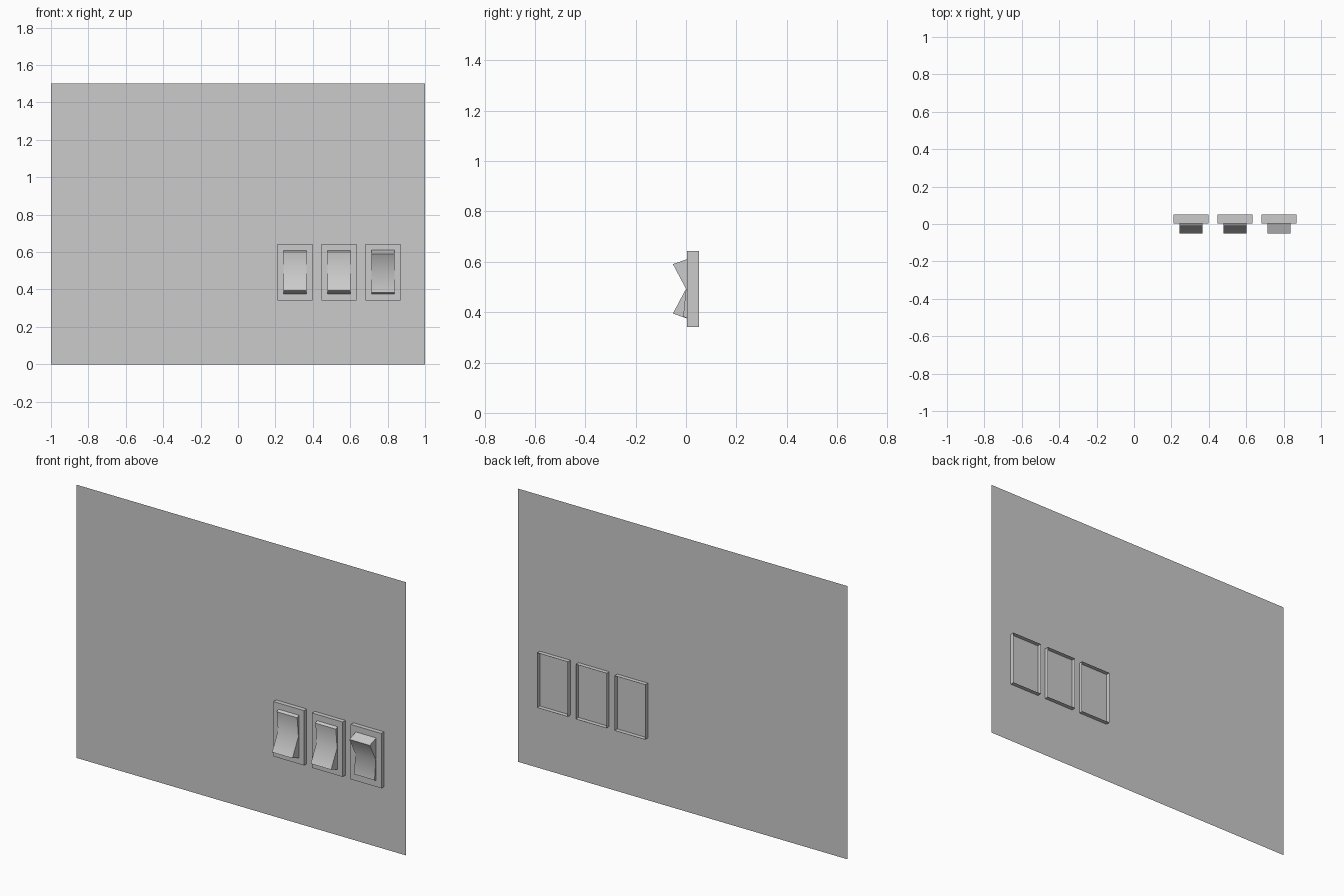
import bpy, bmesh, math

if "Cube" in bpy.data.objects:
    bpy.data.objects.remove(bpy.data.objects["Cube"])

WALL_Y = 0.028
PLATE_W, ROCKER_W = 0.186, 0.124
PLATE_Z = (0.342, 0.643)
PIVOT_Z = 0.4925


def finish(name, bm, smooth=False):
    bmesh.ops.recalc_face_normals(bm, faces=bm.faces)
    mesh = bpy.data.meshes.new(name)
    bm.to_mesh(mesh)
    bm.free()
    obj = bpy.data.objects.new(name, mesh)
    bpy.context.collection.objects.link(obj)
    if smooth:
        bpy.ops.object.select_all(action='DESELECT')
        obj.select_set(True)
        bpy.context.view_layer.objects.active = obj
        bpy.ops.object.shade_smooth_by_angle(angle=math.radians(45))
    return obj


# thin wall panel
def wall():
    bm = bmesh.new()
    pts = [(-1, 0), (1, 0), (1, 1.5), (-1, 1.5)]
    bm.faces.new([bm.verts.new((x, WALL_Y, z)) for x, z in pts])
    finish("wall", bm)


# switch plate: shallow box, open at the back, passing through the wall
def plate(name, x):
    y0, y1 = 0.004, 0.052
    bm = bmesh.new()
    bmesh.ops.create_cube(bm, size=1)
    for v in bm.verts:
        v.co.x = x + v.co.x * PLATE_W
        v.co.y = y0 if v.co.y < 0 else y1
        v.co.z = PLATE_Z[0] if v.co.z < 0 else PLATE_Z[1]
    back = [f for f in bm.faces if all(v.co.y > 0.05 for v in f.verts)]
    bmesh.ops.delete(bm, geom=back, context='FACES')
    finish(name, bm)


# rocker: bent side profile extruded across its width; flip = -1 tips it over
def rocker(name, x, flip):
    profile = [(0.005, 0.118), (-0.052, 0.098), (0.0, 0.0),
               (-0.011, -0.109), (0.005, -0.117)]
    bm = bmesh.new()
    face = bm.faces.new([bm.verts.new((x - ROCKER_W / 2, y, PIVOT_Z + flip * z))
                         for y, z in profile])
    ext = bmesh.ops.extrude_face_region(bm, geom=[face], use_keep_orig=True)
    moved = [g for g in ext["geom"] if isinstance(g, bmesh.types.BMVert)]
    bmesh.ops.translate(bm, verts=moved, vec=(ROCKER_W, 0, 0))
    finish(name, bm, smooth=True)


wall()
for i, (x, flip) in enumerate([(0.305, -1), (0.54, -1), (0.775, 1)], 1):
    plate(f"switch_plate_{i}", x)
    rocker(f"switch_rocker_{i}", x, flip)
